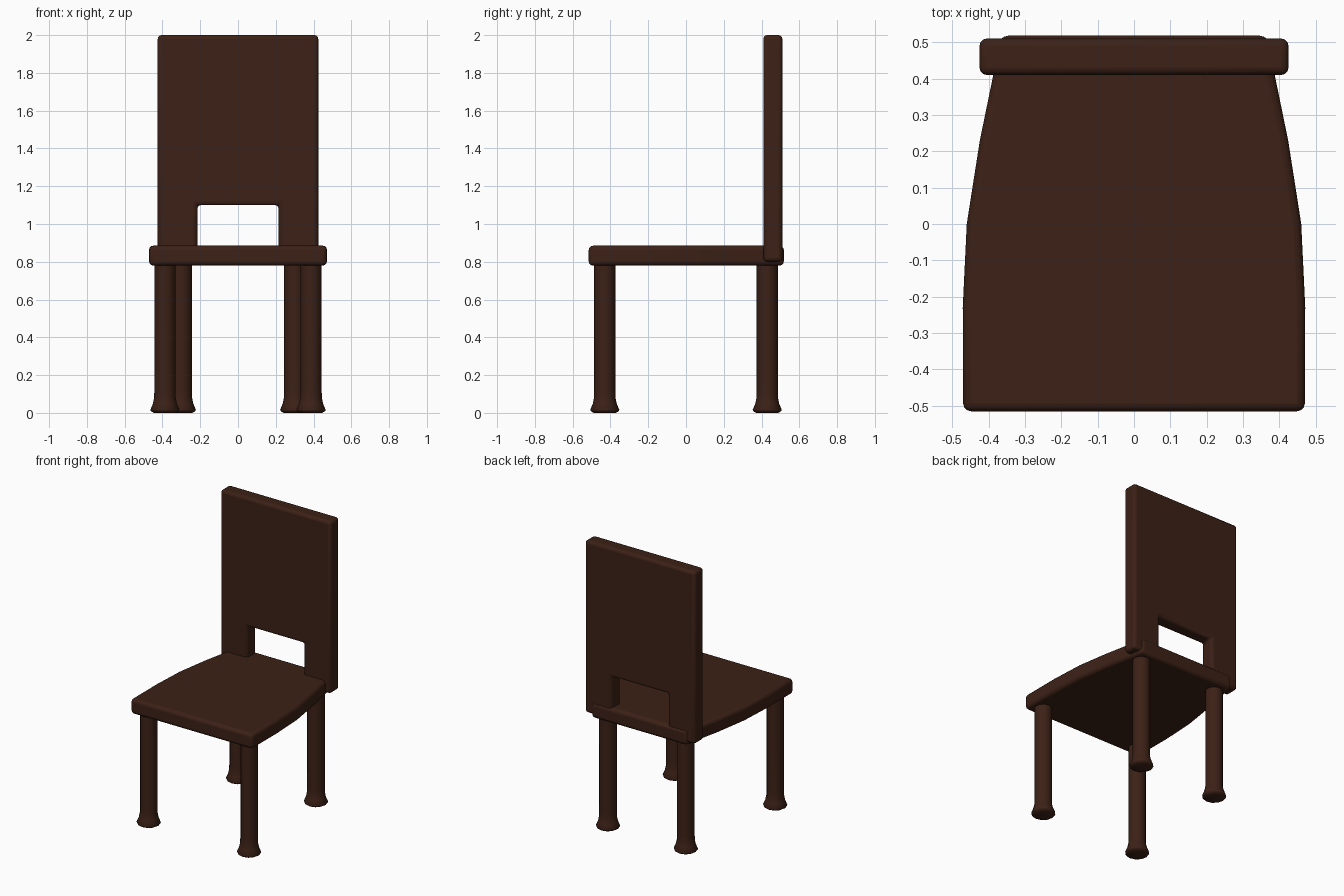
import bpy, bmesh, math
from mathutils import Matrix

if "Cube" in bpy.data.objects:
    bpy.data.objects.remove(bpy.data.objects["Cube"])

wood = bpy.data.materials.new("dark_wood")
wood.diffuse_color = (0.045, 0.015, 0.008, 1)
wood.use_nodes = True
wood.node_tree.nodes["Principled BSDF"].inputs["Base Color"].default_value = wood.diffuse_color


def finish(name, bm, bevel=0.0):
    bmesh.ops.recalc_face_normals(bm, faces=bm.faces)
    me = bpy.data.meshes.new(name)
    bm.to_mesh(me)
    bm.free()
    me.materials.append(wood)
    ob = bpy.data.objects.new(name, me)
    bpy.context.collection.objects.link(ob)
    if bevel:
        mod = ob.modifiers.new("soft_edges", 'BEVEL')
        mod.width, mod.segments = bevel, 3
        mod.limit_method, mod.angle_limit = 'ANGLE', math.radians(40)
    bpy.ops.object.select_all(action='DESELECT')
    ob.select_set(True)
    bpy.context.view_layer.objects.active = ob
    bpy.ops.object.shade_smooth_by_angle(angle=math.radians(50))
    return ob


def slab(name, half, extrude, to_3d, bevel):
    """Extrude an outline mirrored from its right half."""
    bm = bmesh.new()
    outline = half + [(-u, v) for u, v in reversed(half)]
    face = bm.faces.new([bm.verts.new(to_3d(u, v)) for u, v in outline])
    ext = bmesh.ops.extrude_face_region(bm, geom=[face])
    bmesh.ops.translate(bm, vec=extrude, verts=[g for g in ext["geom"] if isinstance(g, bmesh.types.BMVert)])
    return finish(name, bm, bevel)


# Seat, narrowing towards the back
slab("seat",
     [(0.47, -0.515), (0.471, -0.23), (0.46, 0.0), (0.424, 0.23), (0.387, 0.41), (0.368, 0.518)],
     (0, 0, 0.105), lambda u, v: (u, v, 0.78), 0.022)

# Backrest: an upside-down U panel
slab("backrest",
     [(0.215, 1.10), (0.215, 0.80), (0.425, 0.80), (0.425, 2.0)],
     (0, 0.1, 0), lambda u, v: (u, 0.41, v), 0.02)


# Turned legs with flared feet
def leg(name, x, y):
    profile = [(0, 0), (0.058, 0), (0.074, 0.009), (0.077, 0.016), (0.063, 0.05),
               (0.057, 0.08), (0.056, 0.12), (0.056, 0.80), (0, 0.80)]
    bm = bmesh.new()
    vs = [bm.verts.new((r, 0, z)) for r, z in profile]
    edges = [bm.edges.new(p) for p in zip(vs, vs[1:])]
    bmesh.ops.spin(bm, geom=vs + edges, cent=(0, 0, 0), axis=(0, 0, 1),
                   angle=math.tau, steps=12, use_duplicate=False)
    bmesh.ops.remove_doubles(bm, verts=bm.verts, dist=1e-4)
    bmesh.ops.transform(bm, matrix=Matrix.Translation((x, y, 0)), verts=bm.verts)
    finish(name, bm)


for side, s in (("left", -1), ("right", 1)):
    leg(f"front_leg_{side}", s * 0.387, -0.43)
    leg(f"back_leg_{side}", s * 0.30, 0.43)
